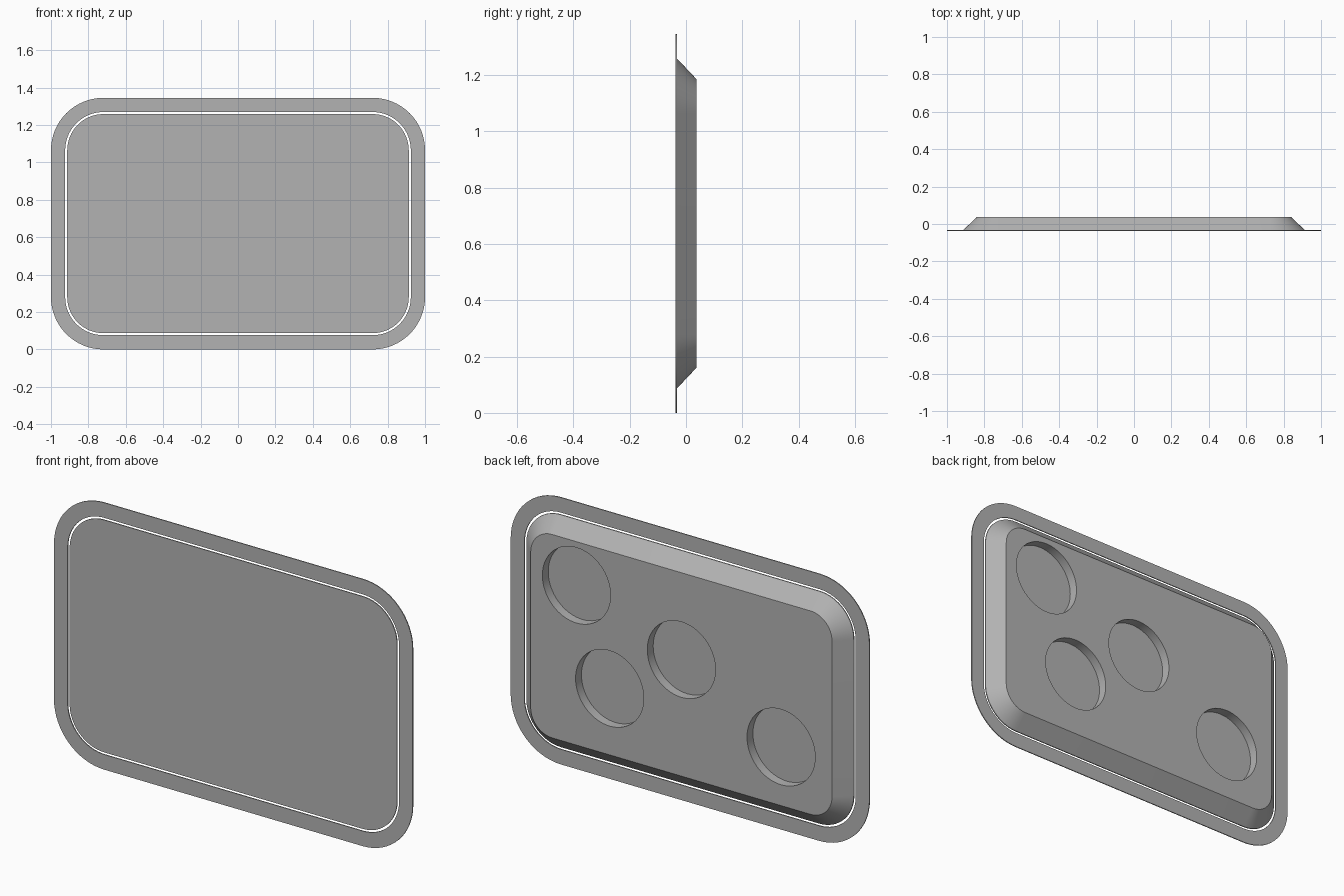
import bpy, bmesh, math

if "Cube" in bpy.data.objects:
    bpy.data.objects.remove(bpy.data.objects["Cube"], do_unlink=True)

HALF_W, HEIGHT, CORNER = 1.0, 1.345, 0.28
FRONT, BACK, THICK = -0.037, 0.037, 0.005
MID = HEIGHT / 2

grey = bpy.data.materials.new("plain grey")
grey.use_nodes = True
colour = (0.45, 0.45, 0.45, 1)
grey.diffuse_color = colour
grey.node_tree.nodes["Principled BSDF"].inputs["Base Color"].default_value = colour


def ring(bm, inset, y, steps=16):
    """Rounded rectangle outline, inset from the outer edge, at depth y."""
    r = CORNER - inset
    cx, cz = HALF_W - CORNER, MID - CORNER
    verts = []
    for i, (sx, sz) in enumerate([(1, 1), (-1, 1), (-1, -1), (1, -1)]):
        for k in range(steps + 1):
            a = (i + k / steps) * math.pi / 2
            verts.append(bm.verts.new((sx * cx + r * math.cos(a), y,
                                       MID + sz * cz + r * math.sin(a))))
    return verts


def bridge(bm, a, b):
    for i in range(len(a)):
        j = (i + 1) % len(a)
        bm.faces.new((a[i], a[j], b[j], b[i]))


def finish(bm, name):
    bmesh.ops.recalc_face_normals(bm, faces=bm.faces)
    mesh = bpy.data.meshes.new(name)
    bm.to_mesh(mesh)
    bm.free()
    mesh.materials.append(grey)
    obj = bpy.data.objects.new(name, mesh)
    bpy.context.collection.objects.link(obj)
    return obj


def select_only(obj):
    bpy.ops.object.select_all(action='DESELECT')
    obj.select_set(True)
    bpy.context.view_layer.objects.active = obj


# Thin flat frame around the panel
bm = bmesh.new()
rings = [ring(bm, inset, y) for inset, y in
         [(0, FRONT), (0, FRONT + THICK), (0.076, FRONT + THICK), (0.076, FRONT)]]
for i in range(4):
    bridge(bm, rings[i], rings[(i + 1) % 4])
frame = finish(bm, "frame")

# Panel with sloping sides towards the back
bm = bmesh.new()
rings = [ring(bm, inset, y) for inset, y in
         [(0.087, FRONT), (0.087, FRONT + THICK), (0.16, BACK)]]
bm.faces.new(rings[0])
bm.faces.new(rings[-1])
for a, b in zip(rings, rings[1:]):
    bridge(bm, a, b)
panel = finish(bm, "panel")

# Four round pockets sunk into the back
DEPTH = 0.047
for x, z in [(0.585, 0.965), (0.0, 0.747), (0.4, 0.495), (-0.556, 0.455)]:
    bpy.ops.mesh.primitive_cylinder_add(vertices=64, radius=0.19, depth=2 * DEPTH,
                                        location=(x, BACK, z),
                                        rotation=(math.pi / 2, 0, 0))
    cutter = bpy.context.object
    cutter.hide_render = True
    cutter.data.materials.append(grey)
    cut = panel.modifiers.new("pocket", 'BOOLEAN')
    cut.operation = 'DIFFERENCE'
    cut.solver = 'EXACT'
    cut.object = cutter
    select_only(panel)
    bpy.ops.object.modifier_apply(modifier=cut.name)
    bpy.data.objects.remove(cutter, do_unlink=True)

for obj in (frame, panel):
    select_only(obj)
    bpy.ops.object.shade_smooth_by_angle(angle=math.radians(30))
